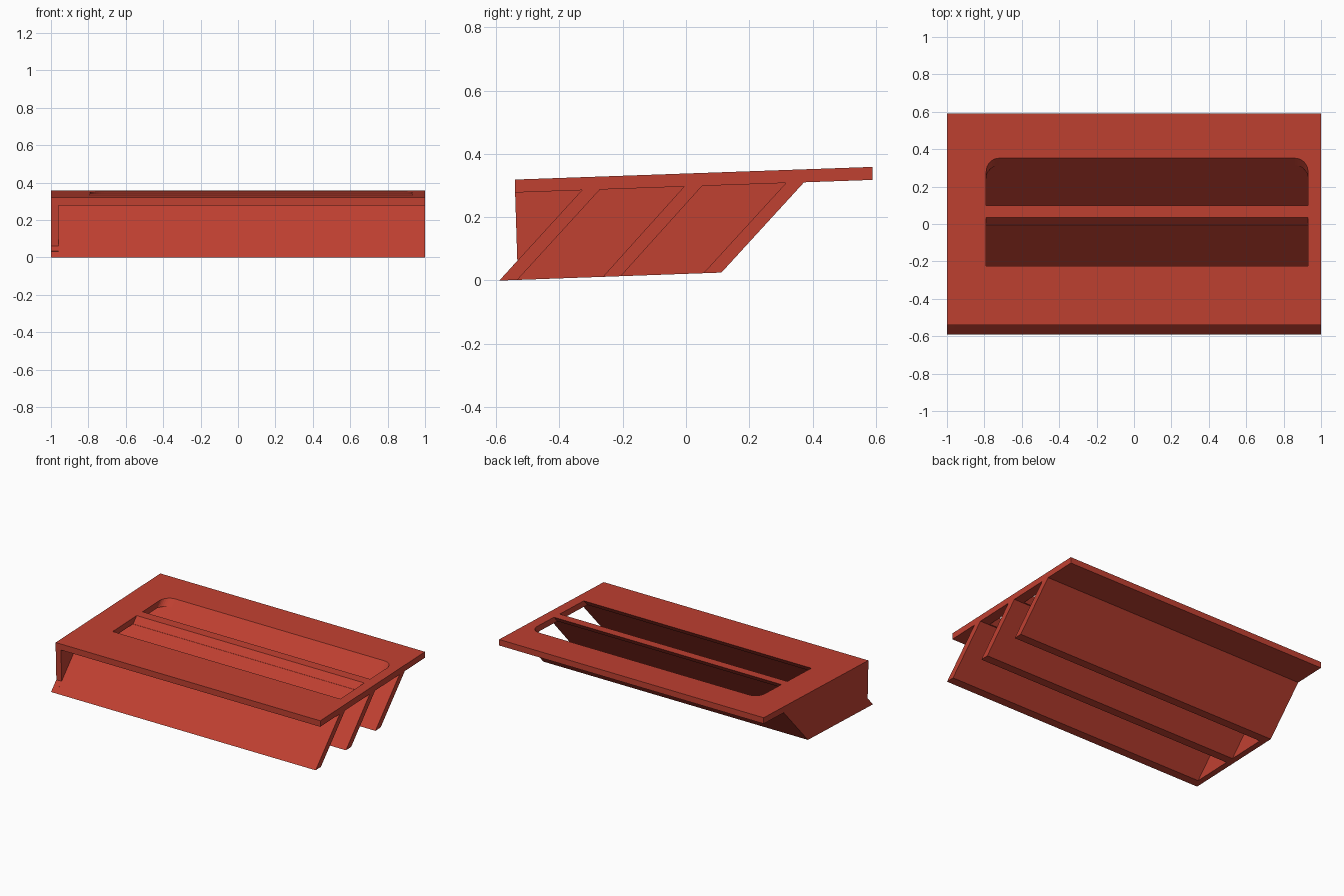
import bpy, bmesh, math

if "Cube" in bpy.data.objects:
    bpy.data.objects.remove(bpy.data.objects["Cube"])

red = bpy.data.materials.new("brick red")
red.diffuse_color = (0.53, 0.052, 0.031, 1)
red.use_nodes = True
red.node_tree.nodes["Principled BSDF"].inputs["Base Color"].default_value = red.diffuse_color

TILT = 0.04 / 1.13           # rise of the top plate per unit of depth
LEAN = (0.26, 0.284)         # blade direction in y, z


def top_z(y):
    return 0.338 + TILT * y


def under_z(y):
    return top_z(y) - 0.041


def bottom_z(y):
    return 0.021 + 0.036 * y


def prism(name, bottom, top):
    """Closed solid between two matching loops of points."""
    bm = bmesh.new()
    a = [bm.verts.new(p) for p in bottom]
    b = [bm.verts.new(p) for p in top]
    bm.faces.new(a)
    bm.faces.new(b)
    n = len(a)
    for i in range(n):
        j = (i + 1) % n
        bm.faces.new((a[i], a[j], b[j], b[i]))
    bmesh.ops.recalc_face_normals(bm, faces=bm.faces)
    mesh = bpy.data.meshes.new(name)
    bm.to_mesh(mesh)
    bm.free()
    mesh.materials.append(red)
    ob = bpy.data.objects.new(name, mesh)
    bpy.context.collection.objects.link(ob)
    return ob


def extrude_x(name, profile, x0, x1):
    return prism(name, [(x0, y, z) for y, z in profile],
                 [(x1, y, z) for y, z in profile])


# Sloping top plate
plate = extrude_x("top_plate", [(-0.54, under_z(-0.54)), (0.59, under_z(0.59)),
                                (0.59, top_z(0.59)), (-0.54, top_z(-0.54))], -1, 1)


# Leaning slots through the plate, optionally with rounded back corners
def cut_slot(name, y0, y1, radius):
    x0, x1 = -0.79, 0.93
    outline = [(x0, y0), (x1, y0)]
    if radius:
        for cx, start in ((x1 - radius, 0), (x0 + radius, 90)):
            for i in range(9):
                a = math.radians(start + i * 90 / 8)
                outline.append((cx + radius * math.cos(a),
                                y1 - radius + radius * math.sin(a)))
    else:
        outline += [(x1, y1), (x0, y1)]

    def shifted(t):
        return [(x, y + t * LEAN[0], top_z(y) + t * LEAN[1]) for x, y in outline]

    cutter = prism(name, shifted(-0.4), shifted(0.3))
    cutter.hide_render = True
    cutter.hide_viewport = True
    cutter.display_type = 'WIRE'
    mod = plate.modifiers.new(name, 'BOOLEAN')
    mod.operation = 'DIFFERENCE'
    mod.solver = 'EXACT'
    mod.object = cutter


cut_slot("front_slot_cutter", -0.225, 0.035, 0)
cut_slot("rear_slot_cutter", 0.098, 0.352, 0.07)

# Three leaning blades under the plate
blades = (("front_blade", -0.59, -0.329), ("middle_blade", -0.263, -0.006),
          ("rear_blade", 0.055, 0.316))
W = 0.057
for name, low, high in blades:
    extrude_x(name, [(low, bottom_z(low)), (low + W, bottom_z(low + W)),
                     (high + W, under_z(high + W)), (high, under_z(high))], -1, 1)

# End wall closing the left side
extrude_x("left_end_wall", [(-0.54, under_z(-0.54)), (-0.533, 0.062),
                            (-0.56, 0.033), (-0.533, bottom_z(-0.533)),
                            (0.112, bottom_z(0.112)), (0.373, under_z(0.373))],
          -1, -0.96)
